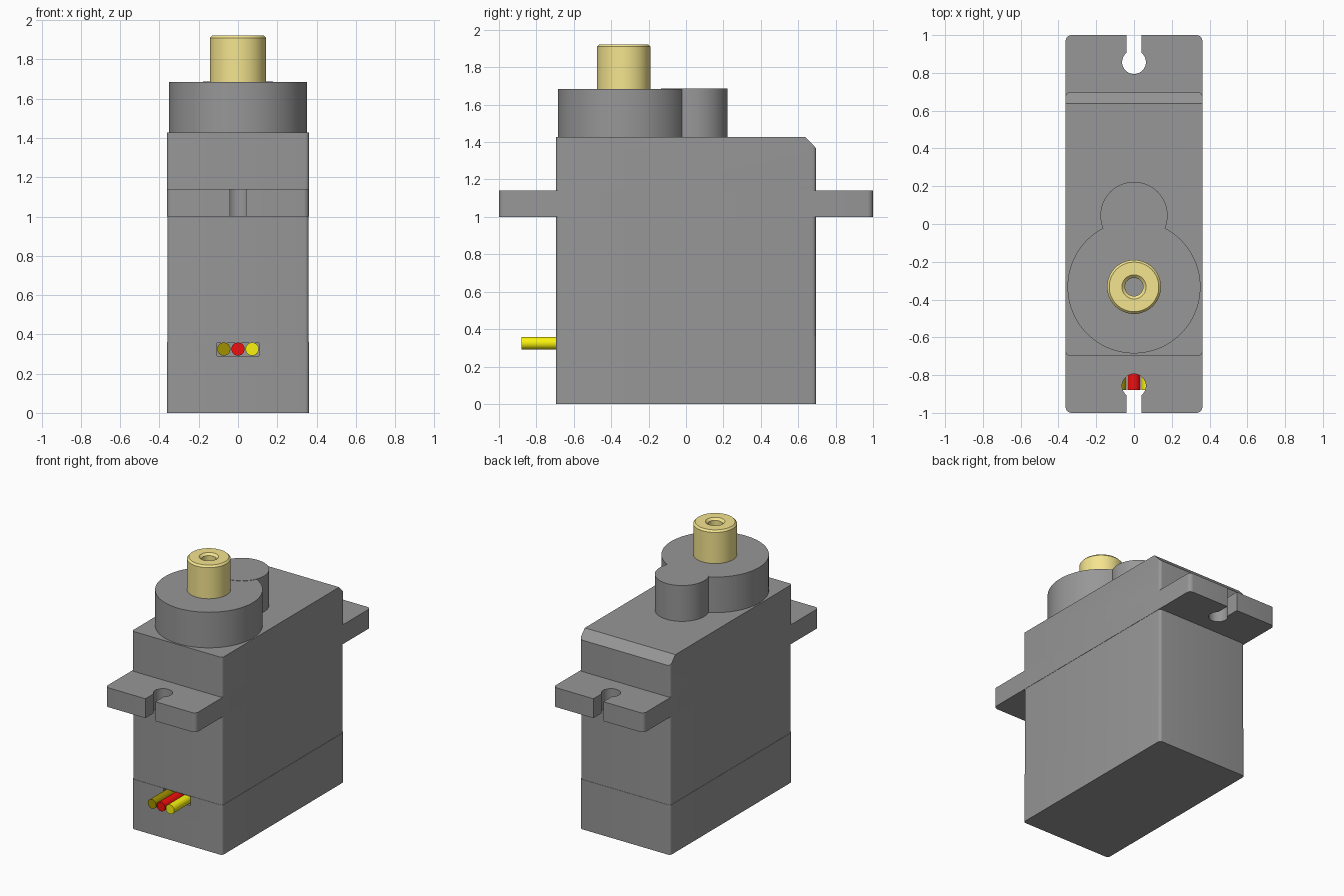
import bpy, bmesh
from math import sin, cos, asin, pi, radians
from mathutils import Vector

if "Cube" in bpy.data.objects:
    bpy.data.objects.remove(bpy.data.objects["Cube"])

GREY = (.31, .31, .31)


def material(color):
    name = "colour_%d_%d_%d" % tuple(round(c * 255) for c in color)
    mat = bpy.data.materials.get(name) or bpy.data.materials.new(name)
    mat.diffuse_color = (*color, 1)
    mat.use_nodes = True
    mat.node_tree.nodes["Principled BSDF"].inputs["Base Color"].default_value = mat.diffuse_color
    return mat


def finish(name, bm, color=GREY):
    bmesh.ops.recalc_face_normals(bm, faces=bm.faces)
    me = bpy.data.meshes.new(name)
    bm.to_mesh(me)
    bm.free()
    ob = bpy.data.objects.new(name, me)
    bpy.context.collection.objects.link(ob)
    me.materials.append(material(color))
    return ob


def smooth(ob):
    bpy.ops.object.select_all(action='DESELECT')
    ob.select_set(True)
    bpy.context.view_layer.objects.active = ob
    bpy.ops.object.shade_smooth_by_angle(angle=radians(30))


def arc(cx, cy, r, a0, a1, n):
    return [(cx + r * cos(a0 + (a1 - a0) * i / n), cy + r * sin(a0 + (a1 - a0) * i / n))
            for i in range(n + 1)]


def circle(cx, cy, r, n):
    return arc(cx, cy, r, 0, 2 * pi, n)[:-1]


def rounded_rect(hx, hy, r):
    pts = []
    for k, (sx, sy) in enumerate([(1, 1), (-1, 1), (-1, -1), (1, -1)]):
        pts += arc(sx * (hx - r), sy * (hy - r), r, k * pi / 2, (k + 1) * pi / 2, 5)
    return pts


def prism(outline, z0, z1):
    bm = bmesh.new()
    base = bm.faces.new([bm.verts.new((x, y, z0)) for x, y in outline])
    top = bmesh.ops.extrude_face_region(bm, geom=[base], use_keep_orig=True)["geom"]
    bmesh.ops.translate(bm, vec=(0, 0, z1 - z0),
                        verts=[v for v in top if isinstance(v, bmesh.types.BMVert)])
    return bm


def lathe(profile, cy, n=64):
    bm = bmesh.new()
    rings = [[bm.verts.new((x, y, z)) for x, y in circle(0, cy, r, n)] for r, z in profile]
    for a, b in zip(rings, rings[1:] + rings[:1]):
        for i in range(n):
            j = (i + 1) % n
            bm.faces.new((a[i], a[j], b[j], b[i]))
    return bm


# bottom cover with a cable opening
cover = finish("bottom_cover", prism(rounded_rect(.362, .696, .02), 0, .36))
cutter = finish("cable_cutter", prism([(-.108, -.8), (.108, -.8), (.108, -.63), (-.108, -.63)], .29, .357))
cutter.hide_render = True
mod = cover.modifiers.new("cable_opening", 'BOOLEAN')
mod.operation, mod.solver, mod.object = 'DIFFERENCE', 'EXACT', cutter
bpy.context.view_layer.objects.active = cover
bpy.ops.object.modifier_apply(modifier=mod.name)
bpy.data.objects.remove(cutter)
smooth(cover)

# middle case
smooth(finish("middle_case", prism(rounded_rect(.36, .694, .02), .36, 1.0)))

# mounting plate with keyhole slots at both ends
R, W, CY = .063, .04, .857
gap = asin(W / R)
end = (arc(.332, .97, .03, 0, pi / 2, 5) + [(W, 1)]
       + arc(0, CY, R, pi / 2 - gap, -3 * pi / 2 + gap, 32)
       + [(-W, 1)] + arc(-.332, .97, .03, pi / 2, pi, 5))
smooth(finish("mounting_plate", prism(end + [(-x, -y) for x, y in end], 1.0, 1.14)))

# upper case with the sloped rear edge
bm = prism(rounded_rect(.362, .696, .02), 1.14, 1.428)
cut = bmesh.ops.bisect_plane(bm, geom=bm.verts[:] + bm.edges[:] + bm.faces[:],
                             plane_co=Vector((0, .638, 1.428)), plane_no=Vector((0, .06, .057)),
                             clear_outer=True)["geom_cut"]
bmesh.ops.contextual_create(bm, geom=[e for e in cut if isinstance(e, bmesh.types.BMEdge)])
for f in bm.faces:
    f.material_index = 0
smooth(finish("upper_case", bm))

# gear housings
smooth(finish("main_gear_housing", prism(circle(0, -.333, .352, 96), 1.42, 1.685)))
smooth(finish("small_gear_housing", prism(circle(0, .045, .178, 64), 1.42, 1.687)))

# hollow output shaft
smooth(finish("output_shaft", lathe([(.048, 1.68), (.143, 1.68), (.143, 1.91), (.131, 1.923),
                                     (.064, 1.923), (.048, 1.908)], -.333), (.91, .78, .274)))

# three cable wires
for name, x, col in (("brown_wire", -.072, (.35, .28, 0)), ("red_wire", 0, (.9, .004, .004)),
                     ("yellow_wire", .072, (.95, .9, .004))):
    bm = prism(circle(x, .325, .0335, 32), .6, .88)
    for v in bm.verts:
        v.co = (v.co.x, -v.co.z, v.co.y)
    smooth(finish(name, bm, col))
